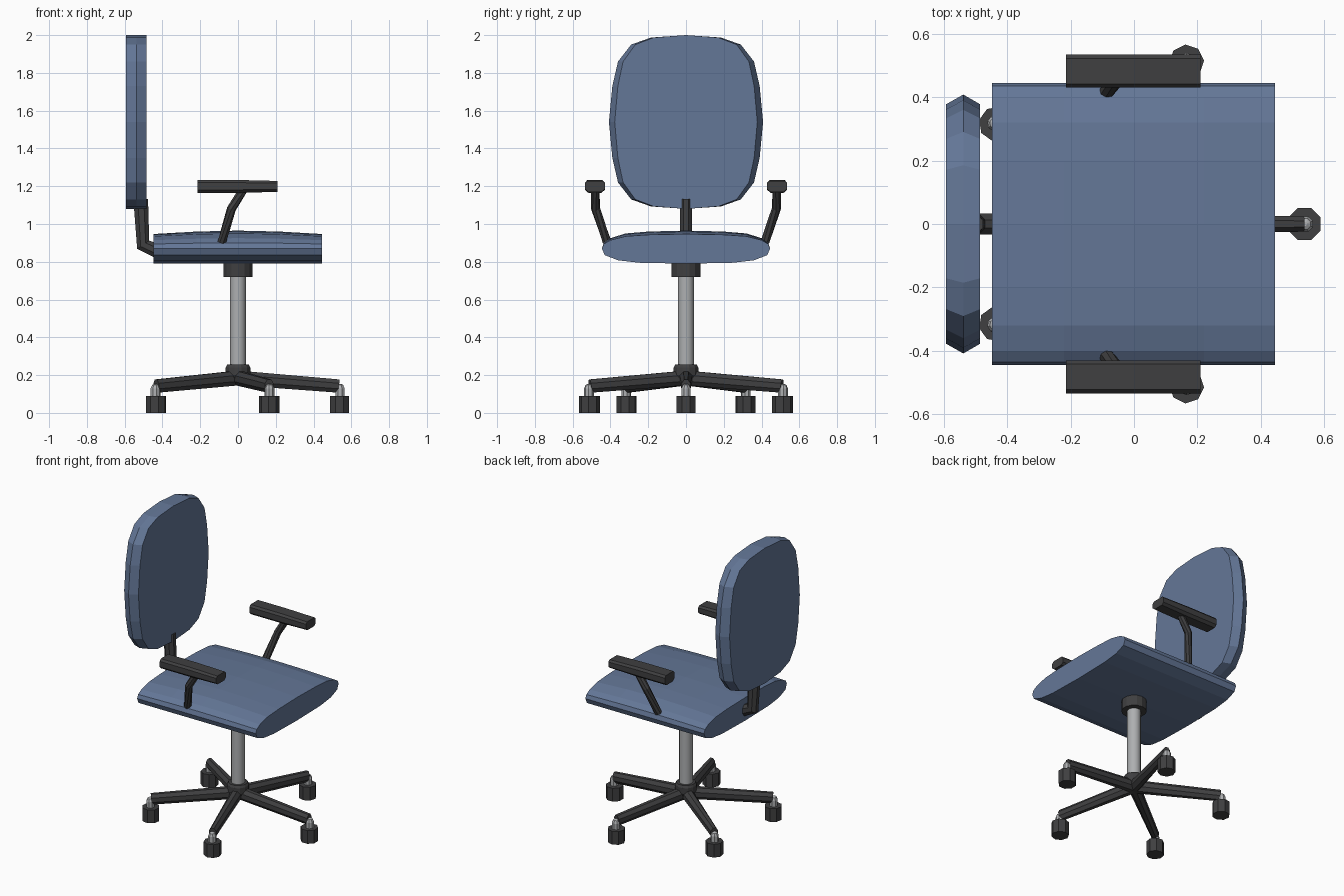
import bpy, bmesh
from math import sin, cos, pi, radians
from mathutils import Vector

if "Cube" in bpy.data.objects:
    bpy.data.objects.remove(bpy.data.objects["Cube"])


def material(name, rgb):
    m = bpy.data.materials.new(name)
    m.use_nodes = True
    m.diffuse_color = (*rgb, 1)
    m.node_tree.nodes["Principled BSDF"].inputs["Base Color"].default_value = (*rgb, 1)
    return m


BLUE = material("blue fabric", (0.127, 0.184, 0.31))
BLACK = material("black plastic", (0.05, 0.05, 0.052))
GREY = material("grey metal", (0.42, 0.43, 0.44))


def loft(name, rings, mat, smooth=False):
    """Skin a list of equal-length rings and cap both ends."""
    bm = bmesh.new()
    vs = [[bm.verts.new(p) for p in ring] for ring in rings]
    n = len(vs[0])
    for a, b in zip(vs, vs[1:]):
        for i in range(n):
            j = (i + 1) % n
            bm.faces.new((a[i], a[j], b[j], b[i]))
    bm.faces.new(vs[0])
    bm.faces.new(vs[-1])
    bmesh.ops.recalc_face_normals(bm, faces=bm.faces)
    me = bpy.data.meshes.new(name)
    bm.to_mesh(me)
    bm.free()
    me.materials.append(mat)
    ob = bpy.data.objects.new(name, me)
    bpy.context.collection.objects.link(ob)
    if smooth:
        bpy.ops.object.select_all(action='DESELECT')
        ob.select_set(True)
        bpy.context.view_layer.objects.active = ob
        bpy.ops.object.shade_smooth_by_angle(angle=radians(30))
    return ob


def turned(name, profile, mat, sides, centre=(0, 0), smooth=False):
    """Vertical turned part from (radius, height) pairs."""
    rings = [[(centre[0] + r * cos(2 * pi * (i + .5) / sides),
               centre[1] + r * sin(2 * pi * (i + .5) / sides), z) for i in range(sides)]
             for r, z in profile]
    return loft(name, rings, mat, smooth)


def tube(name, path, radii, mat, sides=8):
    """Sweep an ellipse (thickness, width) along a path."""
    pts = [Vector(p) for p in path]
    rings = []
    for k, p in enumerate(pts):
        before = (p - pts[k - 1]).normalized() if k else Vector()
        after = (pts[k + 1] - p).normalized() if k < len(pts) - 1 else Vector()
        q = (before + after).to_track_quat('Z', 'Y')
        a, b = radii[k]
        rings.append([p + q @ Vector((a * cos(2 * pi * (i + .5) / sides),
                                      b * sin(2 * pi * (i + .5) / sides), 0))
                      for i in range(sides)])
    return loft(name, rings, mat)


def mirrored(half):
    """Close a half outline (y >= 0, both ends on the axis)."""
    return half + [(-y, z) for y, z in half[-2:0:-1]]


# Seat: rounded cushion section with a slight crown from front to back
seat = mirrored([(0, .965), (.2, .96), (.32, .95), (.40, .925), (.435, .9), (.445, .87),
                 (.43, .835), (.36, .808), (.25, .795), (0, .79)])
loft("seat", [[(x, y, z - drop * max(0, (z - .87) / .095)) for y, z in seat]
              for x, drop in ((-.447, .018), (-.22, .005), (0, 0), (.22, .005), (.445, .018))], BLUE)

# Backrest: rounded outline, widest in the middle of its thickness
upper = [(0, .46), (.185, .447), (.29, .41), (.36, .32), (.39, .19), (.408, 0)]
back = mirrored(upper + [(y, -z) for y, z in upper[-2::-1]])
loft("backrest", [[(x, y * s, 1.54 + z) for y, z in back]
                  for x, s in ((-.592, .925), (-.538, 1), (-.485, .925))], BLUE)
tube("backrest_post", [(-.515, 0, 1.13), (-.502, 0, .89), (-.40, 0, .845)],
     [(.035, .042)] * 3, BLACK)

# Armrests and bent supports
pad = [(.04, .034), (.052, .02), (.052, -.018), (.035, -.034)]
pad = pad + [(-y, z) for y, z in pad[::-1]]
for side, sign in (("left", 1), ("right", -1)):
    loft(side + "_armrest", [[(x, sign * (.482 + y), 1.199 + z * s) for y, z in pad]
                             for x, s in ((-.215, 1), (0, 1), (.21, .85))], BLACK)
    tube(side + "_arm_support",
         [(-.085, sign * .418, .905), (-.035, sign * .478, 1.08), (.03, sign * .482, 1.185)],
         [(.024, .024)] * 3, BLACK)

# Column with collar and hub
turned("column", [(.042, .2), (.042, .74)], GREY, 16, smooth=True)
turned("seat_collar", [(.078, .72), (.078, .795)], BLACK, 14)
turned("base_hub", [(.05, .16), (.068, .2), (.068, .24), (.06, .255)], BLACK, 12)

# Five legs, each with a stem and a caster
for i in range(5):
    ang = 2 * pi * i / 5
    leg = tube(f"leg_{i + 1}", [(0, 0, .185), (.535, 0, .142)],
               [(.038, .042), (.026, .038)], BLACK)
    stem = turned(f"caster_stem_{i + 1}", [(.026, .08), (.026, .13), (.018, .148), (.006, .154)],
                  GREY, 8, (.54, 0))
    caster = turned(f"caster_{i + 1}", [(.055, 0), (.055, .09)], BLACK, 8, (.537, 0))
    for ob in (leg, stem, caster):
        ob.rotation_euler.z = ang
